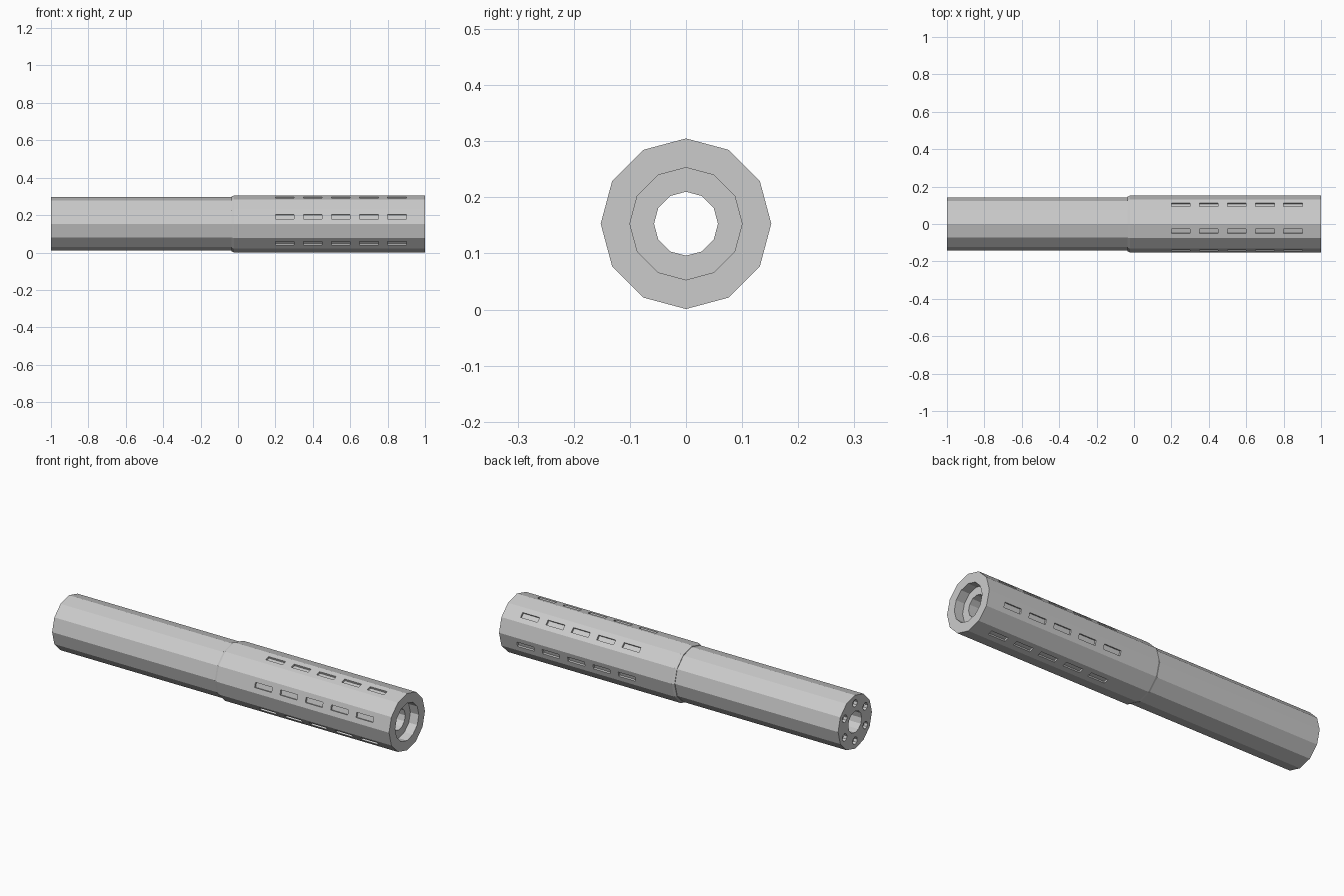
import bpy
import bmesh
import math
from mathutils import Matrix, Vector

SIDES = 12
AXIS_Z = 0.153

cube = bpy.data.objects.get("Cube")
if cube:
    bpy.data.objects.remove(cube, do_unlink=True)

grey = bpy.data.materials.new("plain_grey")
grey.use_nodes = True
colour = (0.6, 0.6, 0.6, 1)
grey.diffuse_color = colour
grey.node_tree.nodes["Principled BSDF"].inputs["Base Color"].default_value = colour


def make_object(name, bm):
    mesh = bpy.data.meshes.new(name)
    bmesh.ops.recalc_face_normals(bm, faces=bm.faces)
    bm.to_mesh(mesh)
    bm.free()
    mesh.materials.append(grey)
    obj = bpy.data.objects.new(name, mesh)
    obj.location.z = AXIS_Z
    bpy.context.collection.objects.link(obj)
    return obj


def ring_direction(degrees):
    a = math.radians(degrees)
    return Vector((0, math.cos(a), math.sin(a)))


# Hollow stepped tube: a closed profile of (x, radius) swept round the x axis
profile = [(-1, 0.057), (-1, 0.143), (-0.035, 0.143), (-0.035, 0.146),
           (-0.022, 0.152), (1, 0.152), (1, 0.1), (0.95, 0.1), (0.95, 0.057)]
bm = bmesh.new()
rings = [[bm.verts.new(Vector((x, 0, 0)) + r * ring_direction(i * 360 / SIDES))
          for i in range(SIDES)] for x, r in profile]
for a, b in zip(rings, rings[1:] + rings[:1]):
    for i in range(SIDES):
        j = (i + 1) % SIDES
        bm.faces.new((a[i], a[j], b[j], b[i]))
tube = make_object("tube_body", bm)

# Cutters: five shallow grip slots on every other face, six sockets in the rear end
bm = bmesh.new()
flat_radius = 0.152 * math.cos(math.pi / SIDES)
for row in range(6):
    turn = Matrix.Rotation(math.radians(45 + row * 60), 4, "X")
    for n in range(5):
        place = Matrix.Translation((0.25 + n * 0.15, flat_radius, 0))
        size = Matrix.Diagonal((0.1, 0.02, 0.026, 1))
        bmesh.ops.create_cube(bm, size=1, matrix=turn @ place @ size)
    centre = Vector((-1, 0, 0)) + 0.1 * ring_direction(30 + row * 60)
    bmesh.ops.create_cone(bm, cap_ends=True, segments=8, radius1=0.02, radius2=0.02, depth=0.04,
                          matrix=Matrix.Translation(centre) @ Matrix.Rotation(math.pi / 2, 4, "Y"))
cutter = make_object("slot_and_socket_cutter", bm)
cutter.hide_render = True

# Cut the slots and sockets, then discard the cutter
cut = tube.modifiers.new("cuts", "BOOLEAN")
cut.operation = "DIFFERENCE"
cut.solver = "EXACT"
cut.object = cutter
bpy.context.view_layer.objects.active = tube
bpy.ops.object.modifier_apply(modifier=cut.name)
bpy.data.objects.remove(cutter, do_unlink=True)
